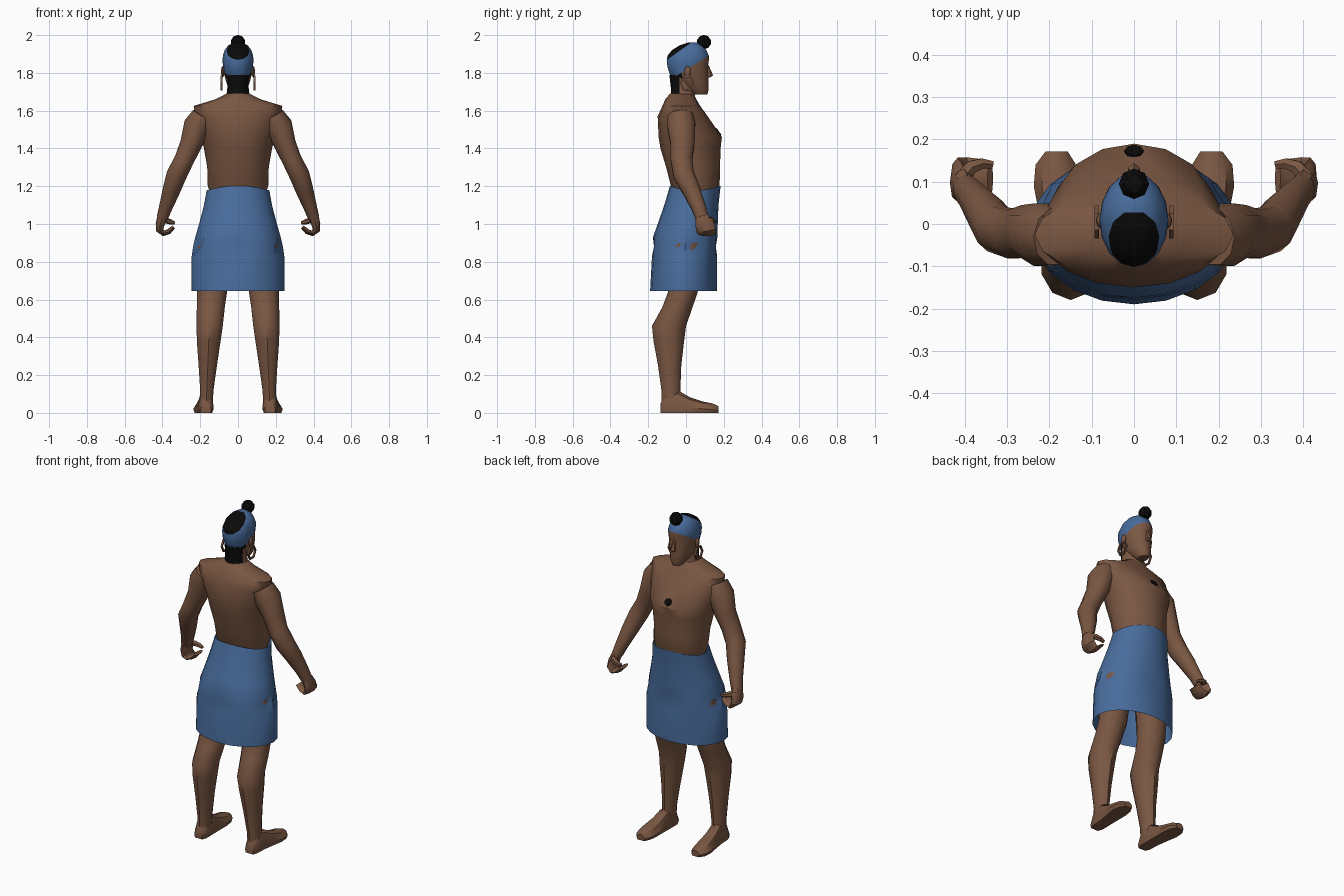
import bpy, bmesh, math
from mathutils import Vector

if "Cube" in bpy.data.objects:
    bpy.data.objects.remove(bpy.data.objects["Cube"])


def material(name, col):
    m = bpy.data.materials.new(name)
    m.diffuse_color = (*col, 1)
    m.use_nodes = True
    m.node_tree.nodes["Principled BSDF"].inputs["Base Color"].default_value = m.diffuse_color
    return m


SKIN = material("brown skin", (0.195, 0.095, 0.055))
BLUE = material("blue cloth", (0.065, 0.150, 0.335))
BLACK = material("black hair", (0.003, 0.003, 0.003))


def finish(name, bm, mats, angle=40):
    bmesh.ops.recalc_face_normals(bm, faces=bm.faces)
    me = bpy.data.meshes.new(name)
    bm.to_mesh(me)
    bm.free()
    ob = bpy.data.objects.new(name, me)
    bpy.context.collection.objects.link(ob)
    for m in mats:
        me.materials.append(m)
    bpy.ops.object.select_all(action='DESELECT')
    ob.select_set(True)
    bpy.context.view_layer.objects.active = ob
    bpy.ops.object.shade_smooth_by_angle(angle=math.radians(angle))
    return ob


def skin_rings(rings, cap=True):
    """Bridge a list of equal point rings into a surface."""
    bm = bmesh.new()
    vs = [[bm.verts.new(p) for p in r] for r in rings]
    n = len(vs[0])
    for a, b in zip(vs, vs[1:]):
        for i in range(n):
            j = (i + 1) % n
            bm.faces.new((a[i], a[j], b[j], b[i]))
    if cap:
        bm.faces.new(vs[0])
        bm.faces.new(vs[-1])
    return bm


def level_rings(spec, n, x0=0):
    """Horizontal oval rings from (z, half width, front y, back y)."""
    out = []
    for z, hw, yf, yb in spec:
        mid, ry = (yf + yb) / 2, (yf - yb) / 2
        out.append([Vector((x0 + hw * math.sin(2 * math.pi * i / n),
                            mid + ry * math.cos(2 * math.pi * i / n), z)) for i in range(n)])
    return out


def tube(path, n):
    """Tube along (x, y, z, radius in the xz plane, radius towards y)."""
    pts = [Vector(p[:3]) for p in path]
    rings = []
    for k, p in enumerate(path):
        t = (pts[min(k + 1, len(pts) - 1)] - pts[max(k - 1, 0)]).normalized()
        u = Vector((0, 1, 0)).cross(t).normalized()
        v = t.cross(u)
        rings.append([pts[k] + u * p[3] * math.cos(2 * math.pi * i / n)
                      + v * p[4] * math.sin(2 * math.pi * i / n) for i in range(n)])
    return skin_rings(rings)


def cut(bm, co, no):
    bmesh.ops.bisect_plane(bm, geom=bm.verts[:] + bm.edges[:] + bm.faces[:],
                           plane_co=co, plane_no=no)


# Torso
torso = [(1.14, .14, .15, -.05), (1.20, .16, .178, -.08), (1.30, .163, .18, -.105),
         (1.40, .180, .183, -.135), (1.46, .195, .19, -.145), (1.57, .225, .115, -.15),
         (1.625, .235, .075, -.125), (1.66, .12, .055, -.11), (1.69, .06, .04, -.085)]
finish("torso", skin_rings(level_rings(torso, 16)), [SKIN])

# Neck, with hair at the nape
bm = skin_rings(level_rings([(1.63, .09, .055, -.11), (1.69, .062, .045, -.08),
                             (1.72, .058, .042, -.08), (1.79, .058, .04, -.088)], 14))
cut(bm, (0, -.035, 0), (0, 1, 0))
for f in bm.faces:
    c = f.calc_center_median()
    f.material_index = int(c.y < -.035 and c.z > 1.69)
finish("neck", bm, [SKIN, BLACK])

# Head: face, wrapped headband and hair, split along slanted planes
head = [(1.685, .028, .112, .04), (1.71, .047, .12, .0), (1.75, .062, .118, -.055),
        (1.79, .073, .121, -.085), (1.83, .079, .115, -.098), (1.865, .082, .121, -.102),
        (1.89, .080, .121, -.098), (1.92, .071, .108, -.075), (1.945, .052, .088, -.035),
        (1.96, .025, .062, .01)]
bm = skin_rings(level_rings(head, 16))
band_co, band_no = Vector((0, .12, 1.89)), Vector((0, -.13, .21))
crown_co, crown_no = Vector((0, .02, 1.955)), Vector((0, -.085, .12))
side_co, side_no = Vector((0, -.02, 0)), Vector((0, 1, 0))
for co, no in ((band_co, band_no), (crown_co, crown_no), (side_co, side_no)):
    cut(bm, co, no)
for f in bm.faces:
    c = f.calc_center_median()
    if (c - crown_co).dot(crown_no) > 0:
        f.material_index = 2
    elif (c - band_co).dot(band_no) > 0:
        f.material_index = 1
    elif c.y < -.02:
        f.material_index = 2
finish("head", bm, [SKIN, BLUE, BLACK])

# Nose
finish("nose", skin_rings(level_rings([(1.775, .014, .125, .10), (1.787, .017, .144, .10),
                                       (1.80, .013, .138, .10), (1.845, .007, .118, .10)], 6)), [SKIN])

# Hair bun
bm = bmesh.new()
bmesh.ops.create_uvsphere(bm, u_segments=8, v_segments=5, radius=.038)
bmesh.ops.translate(bm, verts=bm.verts, vec=(0, .095, 1.963))
finish("hair_bun", bm, [BLACK], 20)

# Chest mark: thin plate on the sloping chest
bm = bmesh.new()
bmesh.ops.create_cone(bm, cap_ends=True, segments=8, radius1=.022, radius2=.022, depth=.007)
bmesh.ops.rotate(bm, verts=bm.verts, matrix=Vector((0, 0, 1)).rotation_difference(
    Vector((0, .11, .075))).to_matrix())
bmesh.ops.translate(bm, verts=bm.verts, vec=(0, .172, 1.488))
finish("chest_mark", bm, [BLACK])

# Wrapped skirt, open below, with pinched folds at hip level
skirt = [(1.19, .166, .183, -.085), (1.10, .18, .172, -.115), (1.00, .206, .168, -.15),
         (.93, .226, .166, -.175), (.88, .238, .166, -.178), (.83, .245, .165, -.18),
         (.645, .245, .165, -.19)]
rings = level_rings(skirt, 20)
for i in (0, 4, 6, 10, 14, 16):
    p = rings[4][i]
    p.x *= .88
    p.y *= .86
for i, p in enumerate(rings[0]):
    p.z += .012 * math.cos(2 * math.pi * i / 10)
finish("skirt", skin_rings(rings, cap=False), [BLUE])

for s, side in ((1, "right"), (-1, "left")):
    # Leg, drawn with a sideways drift from hip to ankle
    leg = [(.90, .095, .10, -.10), (.64, .083, .062, -.095), (.56, .078, .035, -.125),
           (.46, .073, .0, -.18), (.38, .066, -.01, -.172), (.25, .051, -.025, -.148),
           (.12, .037, -.03, -.13), (.05, .036, -.03, -.128)]
    xs = [.125, .137, .144, .150, .155, .160, .165, .168]
    rings = [level_rings([r], 10, s * x)[0] for r, x in zip(leg, xs)]
    finish(side + "_leg", skin_rings(rings), [SKIN])

    # Foot, lofted from heel to toe with a flat sole: (y, x, half width, height)
    foot = [(-.135, .17, .028, .05), (-.11, .17, .040, .10), (-.04, .172, .042, .118),
            (.02, .177, .047, .083), (.09, .183, .054, .06), (.14, .185, .048, .05),
            (.172, .183, .026, .036)]
    rings = [[Vector((s * (x + w * a), y, h * b)) for a, b in
              ((-.85, 0), (.85, 0), (1, .35), (.65, .85), (0, 1), (-.65, .85), (-1, .35))]
             for y, x, w, h in foot]
    finish(side + "_foot", skin_rings(rings), [SKIN])

    # Arm from shoulder to wrist
    arm = [(.185, -.03, 1.575, .06, .07), (.215, -.025, 1.52, .073, .078),
           (.250, -.018, 1.42, .058, .066), (.285, -.024, 1.34, .052, .060),
           (.325, -.012, 1.26, .054, .058), (.352, .028, 1.18, .047, .050),
           (.382, .066, 1.09, .036, .040), (.400, .084, 1.035, .030, .036)]
    # Palm with curled fingers, then thumb
    hand = [(.398, .082, 1.045, .028, .034), (.412, .098, 1.0, .024, .05),
            (.414, .106, .968, .020, .052), (.394, .108, .950, .015, .050),
            (.366, .108, .960, .014, .046), (.340, .108, .985, .010, .040)]
    thumb = [(.410, .105, 1.025, .018, .022), (.385, .135, 1.02, .016, .018),
             (.360, .143, 1.012, .014, .014), (.335, .140, 1.005, .008, .010)]
    for part, path, n in (("arm", arm, 10), ("hand", hand, 8), ("thumb", thumb, 6)):
        finish(side + "_" + part, tube([(s * p[0], *p[1:]) for p in path], n), [SKIN])

    # Ear
    bm = bmesh.new()
    bmesh.ops.create_uvsphere(bm, u_segments=8, v_segments=6, radius=1)
    for v in bm.verts:
        v.co = Vector((s * .081 + v.co.x * .009, .008 + v.co.y * .017, 1.806 + v.co.z * .03))
    finish(side + "_ear", bm, [SKIN])

    # Hoop earring: six sided ring hanging in the side plane
    bm = bmesh.new()
    rows = []
    for i in range(6):
        a = math.pi * i / 3
        rows.append([bm.verts.new((s * .088 + .007 * math.cos(b),
                                   .005 + (.034 + .007 * math.sin(b)) * math.cos(a),
                                   1.746 + (.040 + .007 * math.sin(b)) * math.sin(a)))
                     for b in (.785, 2.356, 3.927, 5.498)])
    for i in range(6):
        for j in range(4):
            a, b = rows[i], rows[(i + 1) % 6]
            bm.faces.new((a[j], a[(j + 1) % 4], b[(j + 1) % 4], b[j]))
    finish(side + "_earring", bm, [SKIN])
